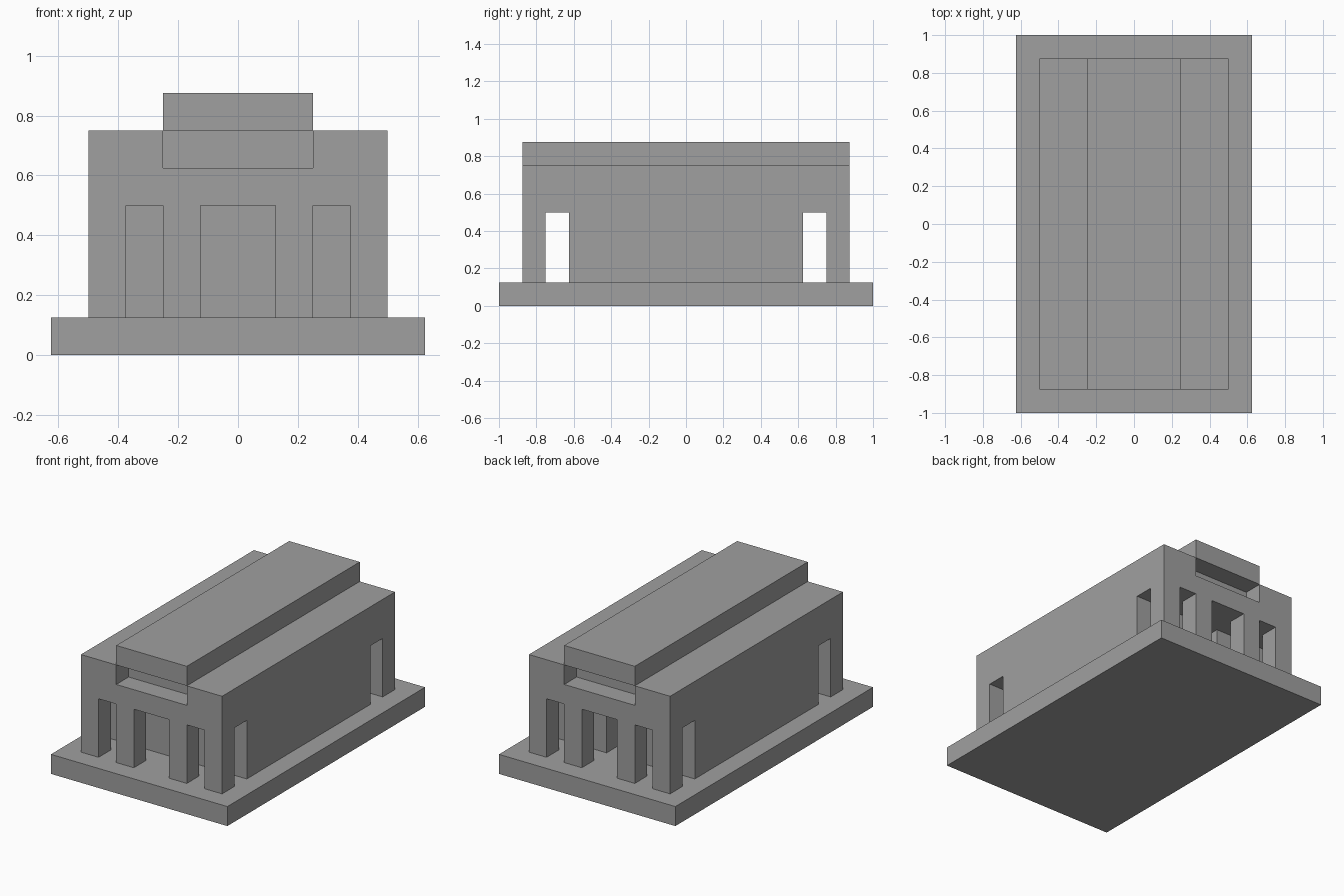
import bpy
import bmesh

# Remove the default cube
cube = bpy.data.objects.get("Cube")
if cube:
    bpy.data.objects.remove(cube, do_unlink=True)

# Plain grey stone
stone = bpy.data.materials.new("grey_stone")
stone.use_nodes = True
GREY = (0.35, 0.35, 0.35, 1.0)
stone.diffuse_color = GREY
stone.node_tree.nodes["Principled BSDF"].inputs["Base Color"].default_value = GREY

U = 0.125  # building module


def box(name, x, y, z):
    """Box from (low, high) ranges given in modules."""
    bm = bmesh.new()
    bmesh.ops.create_cube(bm, size=1)
    for v in bm.verts:
        for axis, (low, high) in enumerate((x, y, z)):
            v.co[axis] = U * (high if v.co[axis] > 0 else low)
    mesh = bpy.data.meshes.new(name)
    bm.to_mesh(mesh)
    bm.free()
    mesh.materials.append(stone)
    obj = bpy.data.objects.new(name, mesh)
    bpy.context.collection.objects.link(obj)
    return obj


def carve(target, x, y, z):
    """Cut a box-shaped void out of the target."""
    cutter = box("cutter", x, y, z)
    cutter.hide_render = True
    mod = target.modifiers.new("cut", "BOOLEAN")
    mod.operation = "DIFFERENCE"
    mod.solver = "EXACT"
    mod.object = cutter
    bpy.context.view_layer.objects.active = target
    bpy.ops.object.modifier_apply(modifier=mod.name)
    bpy.data.objects.remove(cutter, do_unlink=True)


# Platform, main hall and raised roof
box("platform", (-5, 5), (-8, 8), (0, 1))
hall = box("hall", (-4, 4), (-7, 7), (1, 6))
box("raised_roof", (-2, 2), (-7, 7), (6, 7))

# The same porch at each end
for side in (-1, 1):
    def span(near, far):
        return tuple(sorted((side * near, side * far)))

    # Cross passage open at both sides
    carve(hall, (-5, 5), span(5, 6), (0.5, 4))
    # Three openings between the pillars
    for opening in ((-3, -2), (-1, 1), (2, 3)):
        carve(hall, opening, span(5.5, 8), (0.5, 4))
    # Recess under the raised roof
    carve(hall, (-2, 2), span(6, 8), (5, 6.5))

# Inner room with its doorway at the back
carve(hall, (-3, 3), (-4, 4), (0.5, 4))
carve(hall, (-1, 1), (3.5, 5.5), (0.5, 4))
